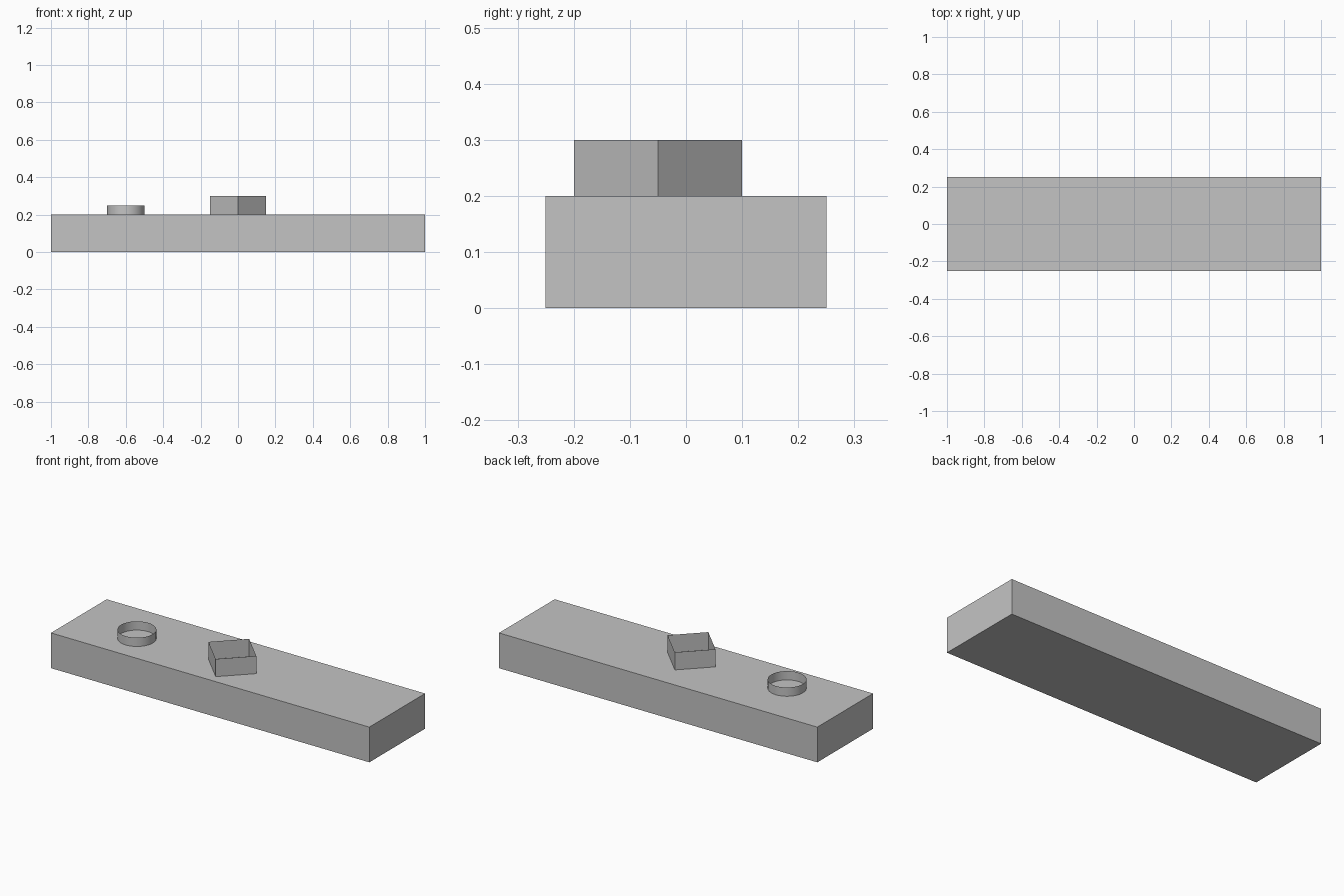
import bpy
import math

cube = bpy.data.objects.get("Cube")
if cube:
    bpy.data.objects.remove(cube, do_unlink=True)

# One plain grey for everything
GREY = (0.55, 0.55, 0.55, 1)
grey = bpy.data.materials.new("plain_grey")
grey.use_nodes = True
grey.diffuse_color = GREY
grey.node_tree.nodes["Principled BSDF"].inputs["Base Color"].default_value = GREY

BASE_TOP = 0.2
ROW_Y = -0.05


def finish(name):
    obj = bpy.context.object
    obj.name = name
    obj.data.materials.append(grey)
    return obj


def open_wall(name, x, radius, height, sides):
    """Thin upright wall, open at the top and bottom, standing on the slab."""
    bpy.ops.mesh.primitive_cylinder_add(
        vertices=sides, radius=radius, depth=height, end_fill_type='NOTHING',
        location=(x, ROW_Y, BASE_TOP + height / 2))
    finish(name)
    bpy.ops.object.shade_smooth_by_angle(angle=math.radians(30))


# Long slab
bpy.ops.mesh.primitive_cube_add(size=1, location=(0, 0, BASE_TOP / 2))
slab = finish("base_slab")
slab.scale = (2, 0.5, BASE_TOP)
bpy.ops.object.transform_apply(location=False, rotation=False, scale=True)

# Round ring and diamond-set square frame on the slab
open_wall("round_ring", -0.6, 0.1, 0.05, 32)
open_wall("square_frame", 0, 0.15, 0.1, 4)
